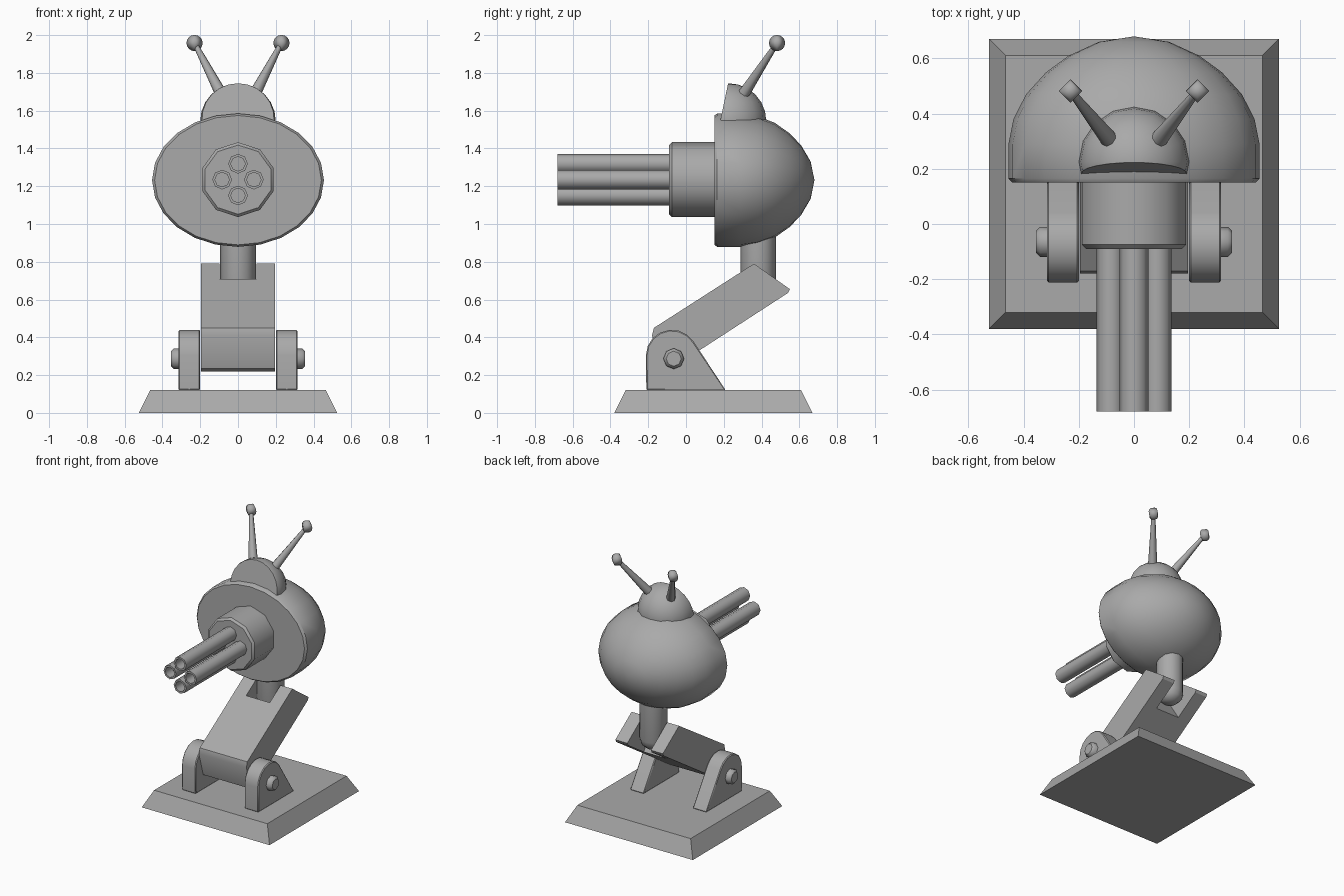
import bpy, bmesh, math
from mathutils import Matrix, Vector

if "Cube" in bpy.data.objects:
    bpy.data.objects.remove(bpy.data.objects["Cube"], do_unlink=True)

grey = bpy.data.materials.new("plain_grey")
grey.use_nodes = True
grey.diffuse_color = (0.4, 0.4, 0.4, 1)
grey.node_tree.nodes["Principled BSDF"].inputs["Base Color"].default_value = (0.4, 0.4, 0.4, 1)

ALONG_Y = Matrix.Rotation(-math.pi / 2, 4, 'X')
ALONG_X = Matrix.Rotation(math.pi / 2, 4, 'Y')


def finish(name, bm, angle=30, bevel=0):
    """Turn a bmesh into a shaded object with the shared material."""
    bmesh.ops.remove_doubles(bm, verts=bm.verts, dist=0.0005)
    bmesh.ops.recalc_face_normals(bm, faces=bm.faces)
    mesh = bpy.data.meshes.new(name)
    bm.to_mesh(mesh)
    bm.free()
    for p in mesh.polygons:
        p.use_smooth = True
    mesh.set_sharp_from_angle(angle=math.radians(angle))
    mesh.materials.append(grey)
    obj = bpy.data.objects.new(name, mesh)
    bpy.context.collection.objects.link(obj)
    if bevel:
        mod = obj.modifiers.new("bevel", 'BEVEL')
        mod.width = bevel
        mod.segments = 1
        mod.limit_method = 'ANGLE'
        mod.angle_limit = math.radians(50)
    return obj


def prism(name, outline, x0, x1, angle=30, bevel=0):
    """Extrude a (y, z) outline from x0 to x1."""
    bm = bmesh.new()
    face = bm.faces.new([bm.verts.new((x0, y, z)) for y, z in outline])
    out = bmesh.ops.extrude_face_region(bm, geom=[face])
    moved = [v for v in out["geom"] if isinstance(v, bmesh.types.BMVert)]
    bmesh.ops.translate(bm, verts=moved, vec=(x1 - x0, 0, 0))
    return finish(name, bm, angle, bevel)


def lathe(name, profile, sides, matrix, angle=50):
    """Spin a (radius, height) profile round local z, then place it."""
    bm = bmesh.new()
    rings = []
    for r, h in profile:
        turns = [math.pi / 2 + math.tau * i / sides for i in range(sides)]
        rings.append([bm.verts.new((r * math.cos(a), r * math.sin(a), h)) for a in turns])
    for low, high in zip(rings, rings[1:]):
        for i in range(sides):
            j = (i + 1) % sides
            bm.faces.new((low[i], low[j], high[j], high[i]))
    bm.transform(matrix)
    bmesh.ops.remove_doubles(bm, verts=bm.verts, dist=0.0005)
    return finish(name, bm, angle)


# Base plinth with sloping sides
bm = bmesh.new()
bmesh.ops.create_cube(bm, size=1)
for v in bm.verts:
    half = 0.525 if v.co.z < 0 else 0.465
    v.co = (math.copysign(half, v.co.x), 0.145 + math.copysign(half, v.co.y),
            0 if v.co.z < 0 else 0.12)
finish("base", bm)

# Hinge brackets and bolts on each side
bracket = [(-0.21, 0.12), (0.21, 0.12)]
for i in range(8):
    a = math.radians(32 + 148 * i / 7)
    bracket.append((-0.075 + 0.137 * math.cos(a), 0.305 + 0.135 * math.sin(a)))
for side, label in ((1, "left"), (-1, "right")):
    prism(label + "_bracket", bracket, 0.2 * side, 0.315 * side, 35, 0.006)
    bolt = [(0, 0.3), (0.055, 0.3), (0.055, 0.34), (0.04, 0.355), (0, 0.355)]
    place = Matrix.Translation((0, -0.065, 0.287)) @ Matrix.Scale(side, 4, (1, 0, 0)) @ ALONG_X
    lathe(label + "_bolt", bolt, 8, place, 46)

# Slanted arm, forked at its upper end
arm = prism("arm", [(-0.17, 0.45), (0.36, 0.79), (0.55, 0.655), (0.54, 0.635),
                    (-0.1, 0.22), (-0.13, 0.235), (-0.18, 0.41)], -0.195, 0.195)
slot = prism("slot_cutter", [(0.15, 0.84), (0.42, 0.42), (0.9, 0.7), (0.65, 1.1)], -0.097, 0.097)
slot.hide_render = True
cut = arm.modifiers.new("slot", 'BOOLEAN')
cut.operation = 'DIFFERENCE'
cut.object = slot
bpy.context.view_layer.objects.active = arm
bpy.ops.object.modifier_apply(modifier=cut.name)
bpy.data.objects.remove(slot, do_unlink=True)

# Neck post with a rounded foot
neck = [(0, 0.58), (0.05, 0.59), (0.083, 0.62), (0.094, 0.66), (0.094, 1.0), (0, 1.0)]
lathe("neck", neck, 12, Matrix.Translation((0, 0.382, 0)))

# Oval head: flat front, domed back
dome = [(0, 0.15), (0.97, 0.15), (1, 0.165), (1, 0.29), (0.96, 0.38), (0.86, 0.47),
        (0.7, 0.55), (0.52, 0.61), (0.28, 0.66), (0, 0.68)]
stretch = Matrix.Diagonal((0.455, 1, 0.353, 1))
lathe("head", dome, 24, Matrix.Translation((0, 0, 1.232)) @ stretch @ ALONG_Y, 40)

# Gun collar and four hollow barrels
GUN = Vector((0, 0, 1.235))
collar = [(0, -0.09), (0.183, -0.09), (0.198, -0.075), (0.198, 0.17), (0, 0.17)]
lathe("gun_collar", collar, 10, Matrix.Translation(GUN) @ ALONG_Y, 40)
barrel = [(0, -0.6), (0.038, -0.6), (0.038, -0.68), (0.052, -0.68), (0.052, -0.08), (0, -0.08)]
for i, label in enumerate(("left", "top", "right", "bottom")):
    a = i * math.pi / 2
    offset = Vector((math.cos(a), 0, math.sin(a))) * 0.084
    lathe(label + "_barrel", barrel, 8, Matrix.Translation(GUN + offset) @ ALONG_Y)

# Cap: an ellipsoid sliced by a leaning front plane and a floor
bm = bmesh.new()
bmesh.ops.create_uvsphere(bm, u_segments=16, v_segments=12, radius=1)
bm.transform(Matrix.Translation((0, 0.225, 1.545)) @ Matrix.Diagonal((0.2, 0.2, 0.2, 1)))
for point, normal in (((0, 0.18, 1.54), (0, -1, 0.21)), ((0, 0, 1.5), (0, 0, -1))):
    bmesh.ops.bisect_plane(bm, geom=bm.verts[:] + bm.edges[:] + bm.faces[:],
                           plane_co=point, plane_no=normal, clear_outer=True)
    bmesh.ops.holes_fill(bm, edges=[e for e in bm.edges if e.is_boundary])
finish("cap", bm, 40)

# Antennae with ball tips
ball = [(0.043 * math.sin(math.pi * i / 8), -0.043 * math.cos(math.pi * i / 8)) for i in range(9)]
for side, label in ((1, "left"), (-1, "right")):
    foot, tip = Vector((0.085 * side, 0.3, 1.68)), Vector((0.23 * side, 0.482, 1.958))
    axis = tip - foot
    rod = [(0, 0), (0.032, 0), (0.013, axis.length), (0, axis.length)]
    aim = Matrix.Translation(foot) @ axis.to_track_quat('Z', 'Y').to_matrix().to_4x4()
    lathe(label + "_antenna", rod, 8, aim)
    lathe(label + "_antenna_ball", ball, 4, Matrix.Translation(tip), 180)
